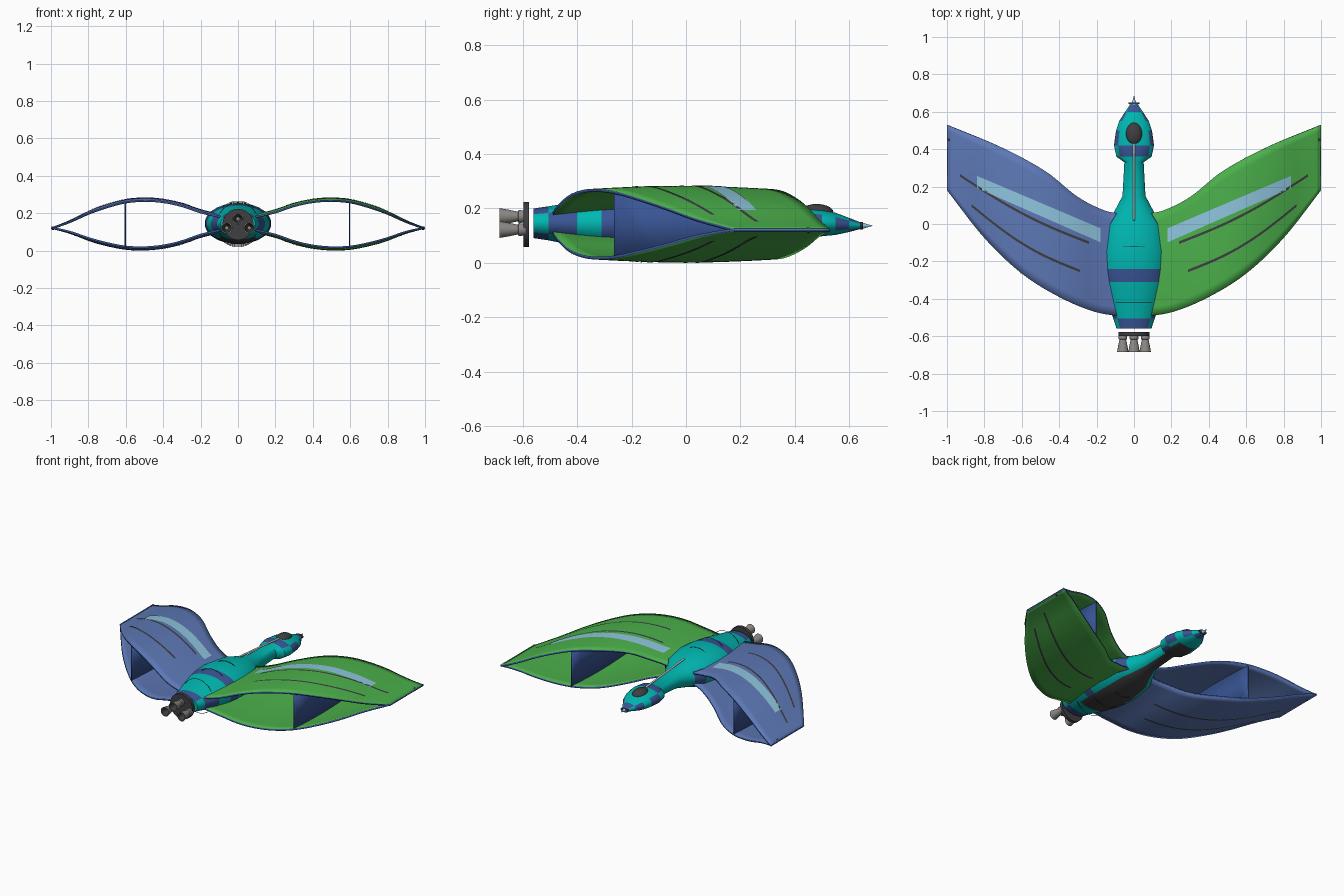
import bpy, bmesh, math
from mathutils import Matrix, Vector

if "Cube" in bpy.data.objects:
    bpy.data.objects.remove(bpy.data.objects["Cube"])

def mat(name, r, g, b):
    m = bpy.data.materials.new(name)
    m.diffuse_color = (r, g, b, 1)
    m.use_nodes = True
    m.node_tree.nodes["Principled BSDF"].inputs["Base Color"].default_value = m.diffuse_color
    return m

GREEN = mat("green", .07, .43, .07)
BLUE = mat("wing_blue", .11, .19, .47)
TEAL = mat("teal", .0, .47, .44)
NAVY = mat("navy", .04, .09, .30)
PALE = mat("pale_blue", .27, .55, .72)
DARK = mat("dark_grey", .05, .05, .055)
NOZZLE = mat("nozzle_grey", .27, .25, .24)
LIGHT = mat("light_grey", .6, .65, .68)

def finish(name, bm, mats, angle=35):
    me = bpy.data.meshes.new(name)
    bm.to_mesh(me)
    bm.free()
    for m in mats:
        me.materials.append(m)
    me.polygons.foreach_set("use_smooth", [True] * len(me.polygons))
    me.set_sharp_from_angle(angle=math.radians(angle))
    ob = bpy.data.objects.new(name, me)
    bpy.context.collection.objects.link(ob)
    return ob

def loft(name, rings, mats, sides=24, pick=None, close=True):
    """rings: (y, z centre, half width, half height), x offset optional"""
    bm = bmesh.new()
    rows = []
    for y, z, w, h, *x in rings:
        rows.append([bm.verts.new(((x[0] if x else 0) + w * math.cos(a), y, z + h * math.sin(a)))
                     for a in (2 * math.pi * (k + .5) / sides for k in range(sides))])
    for i in range(len(rows) - 1):
        for k in range(sides):
            n = (k + 1) % sides
            f = bm.faces.new((rows[i][k], rows[i][n], rows[i + 1][n], rows[i + 1][k]))
            if pick:
                f.material_index = pick(i, 2 * math.pi * (k + 1) / sides)
    if close:
        bm.faces.new(rows[0])
        bm.faces.new(rows[-1])
    bmesh.ops.recalc_face_normals(bm, faces=bm.faces)
    return finish(name, bm, mats)

def spline(pts, x):
    """Smooth curve through (x, value) points"""
    i = max(k for k in range(len(pts) - 1) if pts[k][0] <= x + 1e-9 or k == 0)
    p = [pts[min(max(i + d, 0), len(pts) - 1)] for d in (-1, 0, 1, 2)]
    dx = p[2][0] - p[1][0]
    u = (x - p[1][0]) / dx
    m1 = (p[2][1] - p[0][1]) / (p[2][0] - p[0][0]) * dx
    m2 = (p[3][1] - p[1][1]) / (p[3][0] - p[1][0]) * dx
    return ((2*u**3 - 3*u*u + 1) * p[1][1] + (u**3 - 2*u*u + u) * m1
            + (3*u*u - 2*u**3) * p[2][1] + (u**3 - u*u) * m2)

# Wing outline (leading / trailing edge) and half gap between the two skins
LEAD = [(.05, .055), (.15, .07), (.3, .145), (.47, .28), (.7, .405), (1, .53)]
TRAIL = [(.05, -.495), (.2, -.472), (.4, -.39), (.6, -.265), (.8, -.075), (1, .18)]
GAP = [(.05, .035), (.1, .042), (.2, .066), (.3, .1), (.4, .122), (.5, .13),
       (.6, .124), (.7, .102), (.8, .071), (.9, .032), (1, .003)]

def surf(x, t, up, lift=0):
    a, b = spline(TRAIL, x), spline(LEAD, x)
    camber = .011 * math.sin(math.pi * t) * min(1, 4 * (1 - x))
    return x, a + (b - a) * t, .145 - .025 * x**3 + up * (spline(GAP, x) + camber + lift)

def grid(bm, rows, s, up):
    vs = [[bm.verts.new((s * x, y, z)) for x, y, z in r] for r in rows]
    for i in range(len(vs) - 1):
        for j in range(len(vs[0]) - 1):
            f = bm.faces.new((vs[i][j], vs[i + 1][j], vs[i + 1][j + 1], vs[i][j + 1]))
            f.normal_update()
            if f.normal.z * up < 0:
                f.normal_flip()

def strip(name, p0, p1, sag, w0, w1, s, up, m):
    """Marking that follows the wing skin"""
    rows = []
    for i in range(25):
        u = i / 24
        x = p0[0] + (p1[0] - p0[0]) * u
        y = p0[1] + (p1[1] - p0[1]) * u - sag * math.sin(math.pi * u)
        w = w0 + (w1 - w0) * u
        a, b = spline(TRAIL, x), spline(LEAD, x)
        rows.append([surf(x, (y + w * d - a) / (b - a), up, .002) for d in (-.5, 0, .5)])
    bm = bmesh.new()
    grid(bm, rows, s, up)
    finish(name, bm, [m])

for s, side, col in ((1, "right", GREEN), (-1, "left", BLUE)):
    for up, lvl in ((1, "upper"), (-1, "lower")):
        # Wing skin with navy rim
        bm = bmesh.new()
        grid(bm, [[surf(.05 + .95 * i / 38, j / 12, up) for j in range(13)] for i in range(39)], s, up)
        ob = finish(f"{side}_{lvl}_wing", bm, [col, NAVY])
        so = ob.modifiers.new("thickness", 'SOLIDIFY')
        so.thickness = .011
        so.offset = -1
        so.material_offset_rim = 1
        # Panel grooves
        strip(f"{side}_{lvl}_groove_front", (.24, -.10), (.93, .26), .03, .014, .014, s, up, DARK)
        strip(f"{side}_{lvl}_groove_rear", (.29, -.25), (.87, .10), .04, .014, .014, s, up, DARK)
    # Pale stripe on the upper skin
    strip(f"{side}_stripe", (.18, -.06), (.84, .225), 0, .075, .065, s, 1, PALE)
    # Vertical strut panel between the skins
    bm = bmesh.new()
    lo = [surf(.6, j / 12, -1, -.004) for j in range(13)]
    hi = [surf(.6, j / 12, 1, -.004) for j in range(12, -1, -1)]
    bm.faces.new([bm.verts.new((s * x, y, z)) for x, y, z in lo + hi])
    ob = finish(f"{side}_strut_panel", bm, [NAVY])
    ob.modifiers.new("thickness", 'SOLIDIFY').thickness = .006
    # Tip light
    bm = bmesh.new()
    bmesh.ops.create_uvsphere(bm, u_segments=12, v_segments=8, radius=.01,
                              matrix=Matrix.Translation((s * .99, .45, .12)))
    finish(f"{side}_tip_light", bm, [DARK])

# Fuselage, neck and head; code per band: t teal, b blue, T blue top, S blue sides
BODY = [(-.56, .145, .094, .055), (-.505, .145, .112, .063), (-.40, .143, .145, .083),
        (-.31, .143, .167, .098), (-.24, .144, .176, .106), (-.15, .145, .179, .11),
        (0, .145, .155, .093), (.06, .145, .11, .075), (.15, .147, .062, .055),
        (.33, .148, .052, .045), (.36, .149, .095, .052), (.42, .149, .108, .054),
        (.5, .147, .097, .05), (.55, .143, .08, .041), (.6, .139, .048, .026),
        (.645, .136, .018, .011)]
CODE = "TStbttStttTStSTt"

def paint(i, a):
    n = math.sin(a)
    if n < -.75 and -.5 < BODY[i][0] < .5:
        return 2
    c = CODE[i]
    return int(c == 'b' or (c == 'T' and abs(n) > .7) or (c == 'S' and abs(n) < .7))

loft("fuselage", BODY, [TEAL, NAVY, DARK], pick=paint)

# Nose spike and collar
loft("nose_spike", [(.64, .136, .015, .015), (.66, .136, .008, .008), (.685, .136, .001, .001)], [PALE], 12)
loft("nose_collar", [(.641, .136, .029, .014), (.65, .136, .029, .014)], [DARK], 16)

# Canopy
bm = bmesh.new()
bmesh.ops.create_uvsphere(bm, u_segments=24, v_segments=14, radius=1,
                          matrix=Matrix.Translation((0, .48, .185)) @ Matrix.Diagonal((.045, .062, .031, 1)))
finish("canopy", bm, [DARK])

# Spine tube from head to body
a, b = Vector((0, .43, .203)), Vector((0, .02, .238))
bm = bmesh.new()
bmesh.ops.create_cone(bm, cap_ends=True, segments=12, radius1=.006, radius2=.006, depth=(b - a).length,
                      matrix=Matrix.Translation((a + b) / 2) @ (b - a).to_track_quat('Z', 'Y').to_matrix().to_4x4())
finish("spine_tube", bm, [LIGHT])

# Thin hoops around the fuselage
for i, (y, r) in enumerate(((-.12, .117), (-.27, .122), (-.42, .112))):
    bpy.ops.mesh.primitive_torus_add(major_segments=48, minor_segments=6, major_radius=r, minor_radius=.0015,
                                     location=(0, y, .143), rotation=(math.pi / 2, 0, 0))
    bpy.context.object.name = f"hoop_{i + 1}"
    bpy.context.object.data.materials.append(DARK)

# Engine plate and three flared nozzles
loft("engine_plate", [(-.598, .14, .083, .083), (-.577, .14, .083, .083)], [DARK], 32)
for i, (x, z) in enumerate(((0, .17), (-.06, .122), (.06, .122))):
    prof = [(-.59, .022), (-.615, .024), (-.618, .018), (-.65, .025), (-.685, .031),
            (-.685, .025), (-.65, .018), (-.62, .01)]
    loft(f"nozzle_{i + 1}", [(y, z, r, r, x) for y, r in prof], [NOZZLE, DARK], 20,
         pick=lambda k, a: int(k >= 5))
